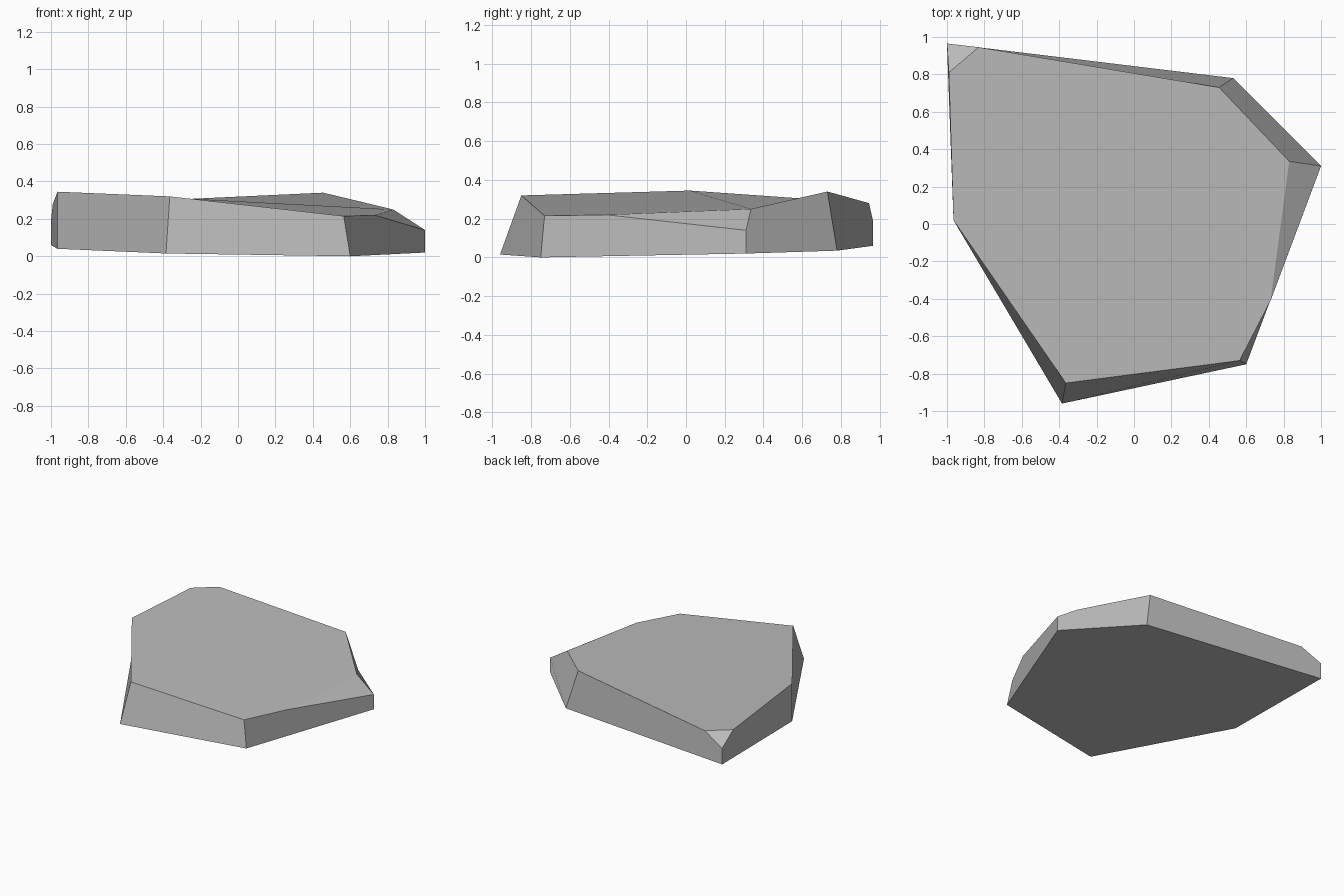
import bpy
import bmesh

# Remove the default cube only
default_cube = bpy.data.objects.get("Cube")
if default_cube:
    bpy.data.objects.remove(default_cube, do_unlink=True)


def make_material(name, color):
    material = bpy.data.materials.new(name)
    material.use_nodes = True
    material.diffuse_color = color
    material.node_tree.nodes["Principled BSDF"].inputs["Base Color"].default_value = color
    return material


# Corners of the slab, named by where they sit
corners = {
    # ground outline
    "front_base": (-.385, -.96, .015),
    "front_left_base": (.6, -.75, 0),
    "left_base": (1, .31, .02),
    "back_left_base": (.53, .78, .035),
    "back_right_base": (-1, .965, .06),
    "right_base": (-.965, .02, .04),
    # upper outline
    "front_top": (-.365, -.85, .32),
    "front_left_top": (.565, -.73, .215),
    "left_lip": (.73, -.41, .22),
    "left_top": (.83, .335, .25),
    "left_ledge": (1, .31, .14),
    "back_left_top": (.455, .73, .34),
    "chip_back": (-.83, .945, .28),
    "chip_side": (-.99, .81, .28),
    "chip_low": (-1, .965, .19),
    "right_top": (-.965, .02, .345),
}

# Flat facets of the slab, each one polygon
facets = [
    "front_top front_left_top left_lip left_top back_left_top chip_back chip_side right_top",
    "front_base front_left_base front_left_top front_top",
    "front_left_base left_base left_ledge left_lip front_left_top",
    "left_lip left_ledge left_top",
    "left_base back_left_base back_left_top left_top left_ledge",
    "back_left_base back_right_base chip_low chip_back back_left_top",
    "chip_low chip_side chip_back",
    "back_right_base right_base right_top chip_side chip_low",
    "right_base front_base front_top right_top",
    "right_base back_right_base back_left_base left_base front_left_base front_base",
]

# Join the facets into one closed stone
bm = bmesh.new()
verts = {name: bm.verts.new(place) for name, place in corners.items()}
for facet in facets:
    face = bm.faces.new([verts[name] for name in facet.split()])
    face.smooth = False
bmesh.ops.recalc_face_normals(bm, faces=bm.faces)

mesh = bpy.data.meshes.new("stone_slab")
bm.to_mesh(mesh)
bm.free()
mesh.materials.append(make_material("stone grey", (.5, .5, .5, 1)))

slab = bpy.data.objects.new("stone_slab", mesh)
bpy.context.collection.objects.link(slab)
